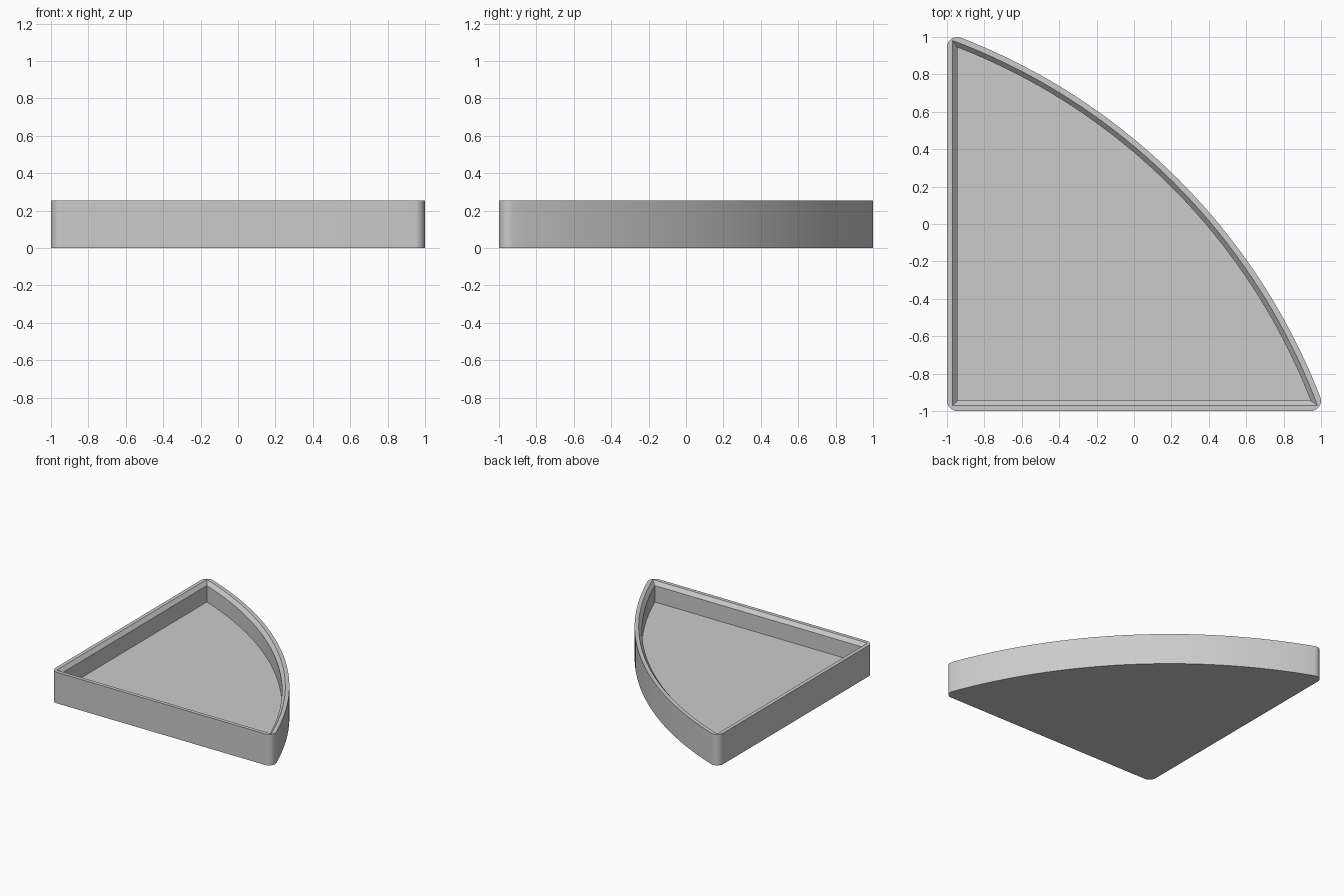
import bpy, bmesh, math
from mathutils import Vector

cube = bpy.data.objects.get("Cube")
if cube:
    bpy.data.objects.remove(cube, do_unlink=True)

HEIGHT, FLOOR_Z, LIP_Z = 0.255, 0.09, 0.225
WALL, LIP = 0.055, 0.025       # wall thickness, bevel width of the lip
SIDE = 0.945                   # straight inner sides lie at x, y = -SIDE
CENTRE, RADIUS = -2.14, 3.308  # curved side: centre on the diagonal
ARC_STEPS, FAN_STEPS = 40, 8


def corners(offset):
    """Sharp corners of the quarter shape, grown by offset."""
    s, r = SIDE + offset, RADIUS + offset
    far = CENTRE + math.sqrt(r * r - (s + CENTRE) ** 2)
    return Vector((-s, -s)), Vector((far, -s)), Vector((-s, far))


def ring(offset, rounded):
    """Outline with rounded or sharp corners; the point count is the same for both."""
    square, right, back = corners(0 if rounded else offset)
    centre = Vector((CENTRE, CENTRE))
    a0 = math.atan2(right.y - CENTRE, right.x - CENTRE)
    a1 = math.pi / 2 - a0
    pts = []

    def fan(corner, start, end):
        for i in range(FAN_STEPS + 1):
            a = start + (end - start) * i / FAN_STEPS
            grow = offset if rounded else 0
            pts.append(corner + grow * Vector((math.cos(a), math.sin(a))))

    fan(square, -math.pi, -math.pi / 2)
    fan(right, -math.pi / 2, a0)
    for i in range(1, ARC_STEPS):
        a = a0 + (a1 - a0) * i / ARC_STEPS
        pts.append(centre + (RADIUS + offset) * Vector((math.cos(a), math.sin(a))))
    fan(back, a1, math.pi)
    return pts


# Tray: loft from the underside, over the rim and lip, down to the floor
bm = bmesh.new()
levels = [(WALL, True, 0), (WALL, True, HEIGHT), (LIP, False, HEIGHT),
          (0, False, LIP_Z), (0, False, FLOOR_Z)]
loops = [[bm.verts.new((p.x, p.y, z)) for p in ring(off, rnd)] for off, rnd, z in levels]
for low, high in zip(loops, loops[1:]):
    for i in range(len(low)):
        j = (i + 1) % len(low)
        bm.faces.new((low[i], low[j], high[j], high[i]))
bm.faces.new(loops[0][::-1])
bm.faces.new(loops[-1])
bmesh.ops.remove_doubles(bm, verts=bm.verts, dist=0.0001)
bmesh.ops.recalc_face_normals(bm, faces=bm.faces)
mesh = bpy.data.meshes.new("corner_tray")
bm.to_mesh(mesh)
bm.free()
tray = bpy.data.objects.new("corner_tray", mesh)
bpy.context.collection.objects.link(tray)

# Plain grey
grey = bpy.data.materials.new("plain_grey")
grey.use_nodes = True
colour = (0.6, 0.6, 0.6, 1)
grey.diffuse_color = colour
grey.node_tree.nodes["Principled BSDF"].inputs["Base Color"].default_value = colour
mesh.materials.append(grey)

bpy.context.view_layer.objects.active = tray
tray.select_set(True)
bpy.ops.object.shade_smooth_by_angle(angle=math.radians(30))
